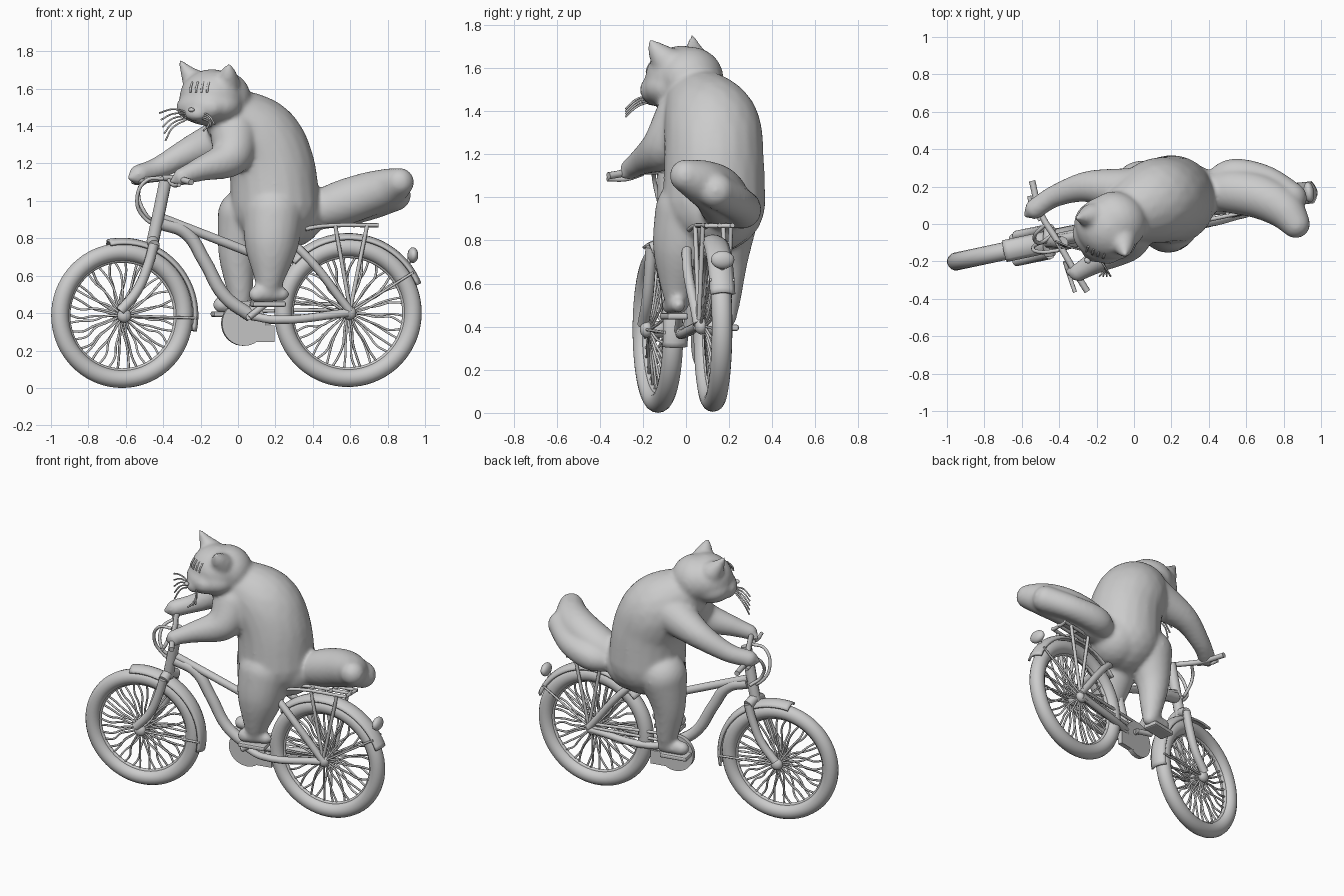
import bpy, bmesh, math, random
from mathutils import Matrix

if "Cube" in bpy.data.objects:
    bpy.data.objects.remove(bpy.data.objects["Cube"])

random.seed(4)
C = bpy.context.scene.collection


def add(name, data):
    ob = bpy.data.objects.new(name, data)
    C.objects.link(ob)
    return ob


def mesh_from(name, bm, smooth=True):
    me = bpy.data.meshes.new(name)
    bm.to_mesh(me)
    bm.free()
    for p in me.polygons:
        p.use_smooth = smooth
    return add(name, me)


def pipe(name, paths, r, res=3):
    cu = bpy.data.curves.new(name, 'CURVE')
    cu.dimensions = '3D'
    cu.bevel_depth, cu.bevel_resolution, cu.resolution_u = r, res, 6
    cu.use_fill_caps = True
    for path in paths:
        s = cu.splines.new('BEZIER')
        s.bezier_points.add(len(path) - 1)
        for b, p in zip(s.bezier_points, path):
            b.co = p
            b.handle_left_type = b.handle_right_type = 'AUTO'
    return add(name, cu)


def ball(bm, c, r, rot=0, sub=3):
    r = r if isinstance(r, tuple) else (r, r, r)
    m = Matrix.Translation(c) @ Matrix.Rotation(rot, 4, 'Z') @ Matrix.Diagonal((*r, 1))
    bmesh.ops.create_icosphere(bm, subdivisions=sub, radius=1, matrix=m)


def chain(bm, keys, n=7):
    """Overlapping balls along x, y, z, radius keys, on a smooth path."""
    k = [keys[0], *keys, keys[-1]]
    for a, b, c, d in zip(k, k[1:], k[2:], k[3:]):
        for i in range(n + 1):
            t = i / n
            p = [q + .5 * t * (r - o + t * (2 * o - 5 * q + 4 * r - s + t * (3 * (q - r) + s - o)))
                 for o, q, r, s in zip(a, b, c, d)]
            ball(bm, p[:3], p[3])


def B(x, off, z):
    """Point relative to the slanted plane of the bicycle."""
    return (x, 0.208 * x + off, z)


# --- Cat: overlapping volumes fused by a remesh ---
bm = bmesh.new()
chain(bm, [(.2, .13, .98, .24), (.18, .13, 1.18, .232), (.11, .12, 1.33, .222),
           (-.02, .06, 1.44, .16)])
ball(bm, (.28, .15, .93), .18)
FACE = math.atan2(-.8, -.6) + math.pi / 2
ball(bm, (-.14, -.02, 1.555), (.178, .165, .15), FACE)
ball(bm, (-.09, .02, 1.55), (.165, .15, .15), FACE)
ball(bm, (-.15, -.035, 1.51), (.185, .15, .11), FACE)
ball(bm, (-.2, -.10, 1.5), (.15, .09, .085), FACE)
ball(bm, (-.225, -.155, 1.465), (.065, .045, .04), FACE)
# ears
chain(bm, [(-.225, .04, 1.63, .07), (-.272, .035, 1.69, .037), (-.31, .03, 1.75, .01)])
chain(bm, [(-.06, -.09, 1.63, .07), (-.052, -.135, 1.68, .042), (-.05, -.165, 1.725, .012)])
# arms and paws
chain(bm, [(-.02, .17, 1.35, .13), (-.24, .2, 1.27, .085), (-.42, .15, 1.18, .06),
           (-.53, .08, 1.14, .055)])
chain(bm, [(-.02, -.02, 1.36, .13), (-.04, -.1, 1.235, .105), (-.2, -.2, 1.17, .065),
           (-.3, -.26, 1.13, .048)])
for k in range(3):
    ball(bm, (-.57 + k * .012, .05 + k * .03, 1.125), .023)
    ball(bm, (-.345 + k * .03, -.255 - k * .015, 1.105), .023)
# legs and feet
chain(bm, [(.19, .02, .93, .165), (.18, -.01, .78, .145), (.17, -.035, .62, .09),
           (.16, -.04, .51, .055)])
chain(bm, [(.24, -.035, .5, .035), (.1, -.07, .5, .045)])
chain(bm, [(.04, .19, .92, .15), (0, .185, .72, .105), (.01, .185, .53, .07), (.02, .185, .45, .05)])
chain(bm, [(.03, .19, .44, .045), (-.09, .17, .445, .045)])
# tail
chain(bm, [(.38, .17, .93, .09), (.53, .175, .98, .12), (.68, .145, 1.03, .12),
           (.8, .08, 1.068, .105), (.865, -.0, 1.1, .077)])
chain(bm, [(.42, .22, .92, .06), (.53, .265, .94, .085), (.7, .235, .975, .08), (.84, .14, 1.03, .085)])
cat = mesh_from("cat_body", bm)
m = cat.modifiers.new("fuse", 'REMESH')
m.mode, m.voxel_size, m.use_smooth_shade = 'VOXEL', .013, True
m = cat.modifiers.new("soften", 'SMOOTH')
m.factor, m.iterations = .5, 9

# --- Face details ---
bm = bmesh.new()
ball(bm, (-.25, -.196, 1.487), (.02, .014, .012), FACE, 2)
mesh_from("nose", bm)
pipe("forehead_stripes", [[(x, y, 1.635), (x - .008, y - .02, 1.605), (x - .01, y - .027, 1.58)]
     for x, y in ((-.245, -.12), (-.215, -.135), (-.185, -.145), (-.155, -.155))], .006, 1)
wh = []
for k in range(5):
    wh.append([(-.275, -.14, 1.475 - k * .01), (-.35, -.12, 1.49 - k * .025),
               (-.42 + k * .008, -.09 - k * .01, 1.47 - k * .037)])
for k in range(4):
    wh.append([(-.19, -.18, 1.47 - k * .01), (-.155, -.23, 1.455 - k * .012),
               (-.125 - k * .02, -.28, 1.41 - k * .012)])
pipe("whiskers", wh, .005, 1)


# --- Wheels ---
def wheel(name, c, R, t, ang, arc):
    M = Matrix.Translation(c) @ Matrix.Rotation(ang, 4, 'Z')

    def ring(part, rad, r, seg=16):
        bpy.ops.mesh.primitive_torus_add(major_radius=rad, minor_radius=r, major_segments=72,
                                         minor_segments=seg, location=c,
                                         rotation=(math.pi / 2, 0, ang))
        bpy.context.object.name = name + part
        bpy.ops.object.shade_smooth()
    ring("_tire", R - t, t)
    ring("_rim", R - 2 * t + .004, .013, 8)
    # spokes
    sp = []
    for i in range(38):
        a = 2 * math.pi * i / 38
        path = []
        for k in range(5):
            rr = .03 + (R - 2 * t - .03) * k / 4
            aa = a + random.uniform(-.055, .055) + (.12 if i % 2 else -.12) * (1 - k / 4)
            path.append((rr * math.cos(aa), (.035 if i % 2 else -.035) * (1 - k / 4),
                         rr * math.sin(aa)))
        sp.append(path)
    pipe(name + "_spokes", sp, .0065, 1).matrix_world = M
    # hub
    bm = bmesh.new()
    ball(bm, (0, 0, 0), (.04, .05, .04))
    for s in (-1, 1):
        ball(bm, (0, s * .055, 0), (.038, .03, .038))
    mesh_from(name + "_hub", bm).matrix_world = M
    # fender: arched strip swept round the tire
    bm = bmesh.new()
    rows = []
    for i in range(33):
        a = math.radians(arc[0] + (arc[1] - arc[0]) * i / 32)
        row = []
        for j in range(7):
            u = (j - 3) / 3
            rr = R + .022 - .025 * u * u
            row.append(bm.verts.new((rr * math.cos(a), .055 * u, rr * math.sin(a))))
        rows.append(row)
    for r0, r1 in zip(rows, rows[1:]):
        for j in range(6):
            bm.faces.new((r0[j], r0[j + 1], r1[j + 1], r1[j]))
    f = mesh_from(name + "_fender", bm)
    f.matrix_world = M
    m = f.modifiers.new("thick", 'SOLIDIFY')
    m.thickness, m.offset = .014, 0
    # fender stays
    a = math.radians(arc[0] + 10)
    pipe(name + "_fender_stays", [[(0, s * .06, 0), ((R + .01) * math.cos(a), s * .052,
         (R + .01) * math.sin(a))] for s in (-1, 1)], .007, 2).matrix_world = M


wheel("front_wheel", (-.62, -.13, .387), .387, .048, math.radians(12), (-12, 101))
wheel("rear_wheel", (.588, .125, .402), .397, .048, math.radians(7), (22, 138))

# --- Frame ---
pipe("head_tube", [[B(-.385, -.02, 1.12), B(-.42, -.01, .95), B(-.465, 0, .74)]], .034)
pipe("fork_crown", [[B(-.45, -.07, .76), B(-.455, 0, .785), B(-.45, .07, .76)]], .032)
pipe("fork_blades", [[B(-.45, s, .77), B(-.48, s, .66), B(-.54, s, .52), B(-.63, s, .41)]
                     for s in (-.068, .068)], .027)
pipe("top_tube", [[B(-.41, 0, .91), B(.0, 0, .75), B(.15, 0, .69)]], .025)
pipe("down_tube", [[B(-.41, 0, .88), B(-.28, 0, .83), B(-.18, 0, .68), B(-.07, 0, .49),
                    B(.07, 0, .385)]], .036)
pipe("seat_tube", [[B(.07, 0, .385), B(.23, 0, .85)]], .028)
pipe("rear_stays", [p for s in (-.068, .068) for p in (
    [B(.07, s * .4, .385), B(.2, s, .365), B(.59, s, .402)],
    [B(.22, s * .4, .82), B(.34, s, .73), B(.6, s, .41)])], .023)
pipe("chain", [[B(.05, .06, z0), B(.59, .075, z1)] for z0, z1 in
               ((.46, .445), (.41, .42), (.34, .385))], .01, 2)

# --- Handlebar, brake levers and cables ---
pipe("handlebar", [[(-.545, .23, 1.1), (-.5, .06, 1.11), (-.41, -.09, 1.12),
                    (-.33, -.23, 1.12), (-.25, -.36, 1.1)]], .017)
pipe("brake_levers", [[(-.37, -.2, 1.11), (-.345, -.28, 1.085), (-.315, -.365, 1.085)],
                      [(-.5, .02, 1.11), (-.55, .1, 1.1), (-.56, .15, 1.1)]], .011)
pipe("cables", [[(-.4, -.14, 1.12), (-.49, -.15, 1.11), (-.54, -.13, 1.0), (-.5, -.1, .91),
                 (-.42, -.09, .86)],
                [(-.47, .0, 1.12), (-.53, -.06, 1.06), (-.5, -.1, .94), (-.44, -.06, .88)]], .01)

# --- Saddle, rack and tail light ---
bm = bmesh.new()
ball(bm, B(.28, .05, .86), (.14, .09, .05), .2)
mesh_from("saddle", bm)
pipe("rack", [[B(.36, s, .85), B(.45, s, .865), B(.75, s, .87)] for s in (-.06, 0, .06)]
     + [[B(x, -.06, .868), B(x, .06, .868)] for x in (.5, .62, .74)]
     + [[B(x, s, .868), B(.6, s, .42)] for x in (.52, .69) for s in (-.065, .065)], .011, 2)
bm = bmesh.new()
ball(bm, (.935, .17, .71), (.028, .055, .042), .14)
mesh_from("tail_light", bm)
pipe("light_bracket", [[(.925, .17, .7), (.9, .165, .66), (.86, .16, .64)]], .014)

# --- Drive: chain disc, cranks and pedals ---
bm = bmesh.new()
bmesh.ops.create_cone(bm, cap_ends=True, segments=40, radius1=.12, radius2=.12, depth=.03,
                      matrix=Matrix.Translation(B(.03, .055, .345))
                      @ Matrix.Rotation(.2, 4, 'Z') @ Matrix.Rotation(math.pi / 2, 4, 'X'))
bmesh.ops.create_cube(bm, size=1, matrix=Matrix.Translation(B(.12, .055, .29))
                      @ Matrix.Rotation(.2, 4, 'Z') @ Matrix.Diagonal((.15, .03, .09, 1)))
mesh_from("chain_guard", bm, False)
pipe("cranks", [[B(.06, -.05, .38), B(.06, .09, .38)], [B(.06, -.05, .38), B(.15, -.06, .45)],
                [B(.06, .09, .38), B(-.05, .12, .395)]], .018)
for name, loc in (("right_pedal", (.16, -.055, .448)), ("left_pedal", (-.05, .18, .395))):
    bm = bmesh.new()
    bmesh.ops.create_cube(bm, size=1, matrix=Matrix.Translation(loc)
                          @ Matrix.Rotation(.2, 4, 'Z') @ Matrix.Diagonal((.18, .1, .03, 1)))
    o = mesh_from(name, bm, False)
    m = o.modifiers.new("round", 'BEVEL')
    m.width, m.segments = .01, 2
